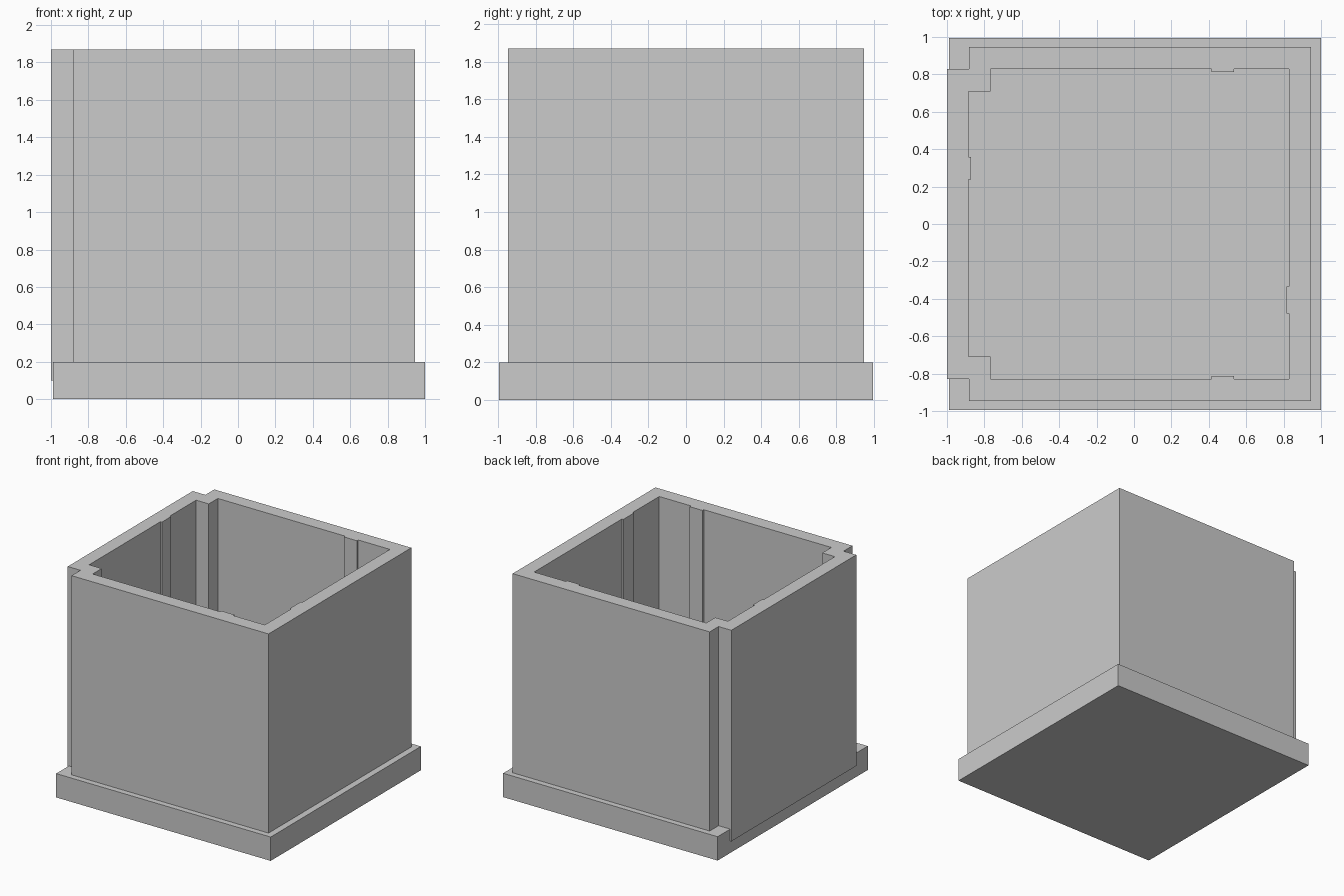
import bpy, bmesh

if "Cube" in bpy.data.objects:
    bpy.data.objects.remove(bpy.data.objects["Cube"])


def make_object(name, bm):
    bmesh.ops.recalc_face_normals(bm, faces=bm.faces[:])
    mesh = bpy.data.meshes.new(name)
    bm.to_mesh(mesh)
    bm.free()
    obj = bpy.data.objects.new(name, mesh)
    bpy.context.collection.objects.link(obj)
    return obj


def prism(name, outline, z0, z1):
    """Upright solid from a plan outline."""
    bm = bmesh.new()
    face = bm.faces.new([bm.verts.new((x, y, z0)) for x, y in outline])
    ext = bmesh.ops.extrude_face_region(bm, geom=[face], use_keep_orig=True)
    top = [g for g in ext["geom"] if isinstance(g, bmesh.types.BMVert)]
    bmesh.ops.translate(bm, verts=top, vec=(0, 0, z1 - z0))
    return make_object(name, bm)


def stepped_outline(x_left, x_step, x_right, y_step, y_max):
    """Rectangle whose left side steps outward between its notched corners."""
    upper = [(x_right, y_max), (x_step, y_max), (x_step, y_step), (x_left, y_step)]
    return upper + [(x, -y) for x, y in reversed(upper)]


def ring_wall(name, outer, inner, z0, z1):
    """Hollow wall between two outlines with matching corners."""
    bm = bmesh.new()
    loops = [[bm.verts.new((x, y, z)) for x, y in pts]
             for pts, z in ((outer, z0), (outer, z1), (inner, z1), (inner, z0))]
    n = len(outer)
    for k in range(4):
        a, b = loops[k], loops[(k + 1) % 4]
        for i in range(n):
            j = (i + 1) % n
            bm.faces.new((a[i], a[j], b[j], b[i]))
    return make_object(name, bm)


def box(name, x0, x1, y0, y1, z0, z1):
    return prism(name, [(x0, y0), (x1, y0), (x1, y1), (x0, y1)], z0, z1)


BASE_TOP, WALL_BOTTOM, WALL_TOP = 0.2, 0.1, 1.87

# Base slab
box("base_slab", -0.99, 1.0, -0.995, 0.995, 0, BASE_TOP)

# Hollow walls, sunk halfway into the base
ring_wall("walls",
          stepped_outline(-1.0, -0.882, 0.946, 0.828, 0.946),
          stepped_outline(-0.885, -0.768, 0.829, 0.709, 0.829),
          WALL_BOTTOM, WALL_TOP)

# Shallow ribs on the inner faces, slightly embedded in the walls
ribs = {
    "front_rib": (0.415, 0.535, -0.86, -0.812),
    "back_rib": (0.415, 0.535, 0.812, 0.86),
    "right_rib": (0.816, 0.86, -0.478, -0.334),
    "left_rib": (-0.92, -0.872, 0.237, 0.358),
}
for rib_name, bounds in ribs.items():
    box(rib_name, *bounds, WALL_BOTTOM, WALL_TOP)
